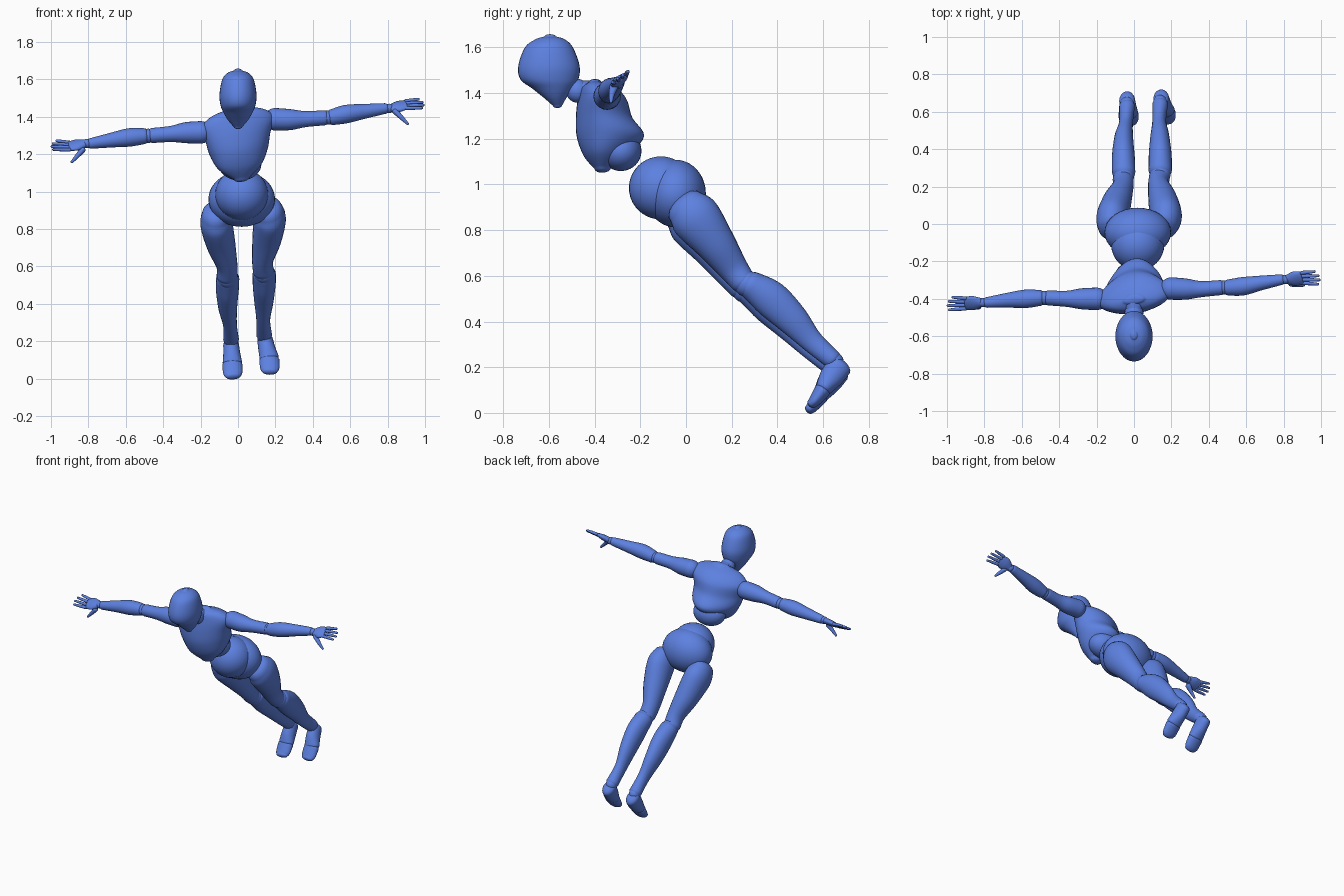
import bpy, bmesh, math
from mathutils import Vector

if "Cube" in bpy.data.objects:
    bpy.data.objects.remove(bpy.data.objects["Cube"])

mat = bpy.data.materials.new("blue")
mat.diffuse_color = (0.11, 0.22, 0.75, 1)
mat.use_nodes = True
mat.node_tree.nodes["Principled BSDF"].inputs["Base Color"].default_value = mat.diffuse_color


def finish(name, bm):
    bmesh.ops.recalc_face_normals(bm, faces=bm.faces)
    me = bpy.data.meshes.new(name)
    bm.to_mesh(me)
    bm.free()
    me.materials.append(mat)
    for p in me.polygons:
        p.use_smooth = True
    ob = bpy.data.objects.new(name, me)
    bpy.context.collection.objects.link(ob)
    return ob


def ball(name, c, r):
    """Ellipsoid with centre c and radii r."""
    bm = bmesh.new()
    bmesh.ops.create_uvsphere(bm, u_segments=32, v_segments=20, radius=1)
    bmesh.ops.scale(bm, vec=Vector(r), verts=bm.verts)
    bmesh.ops.translate(bm, vec=Vector(c), verts=bm.verts)
    return finish(name, bm)


def spline(pts, steps):
    """Catmull-Rom through points (x, y, z, half width, half depth)."""
    p = [pts[0]] + list(pts) + [pts[-1]]
    out = []
    for i in range(1, len(p) - 2):
        for s in range(steps):
            t = s / steps
            out.append([0.5 * (2 * b + (c - a) * t + (2 * a - 5 * b + 4 * c - d) * t * t
                               + (3 * b - a - 3 * c + d) * t ** 3)
                        for a, b, c, d in zip(*p[i - 1:i + 3])])
    out.append(list(pts[-1]))
    return out


def loft(name, pts, side=(1, 0, 0), level=False, egg=0.0, cap=0.5, seg=24, steps=6):
    """Rounded body of elliptic rings; level keeps rings facing straight down."""
    rings = spline(pts, steps)
    cs = [Vector(r[:3]) for r in rings]
    n = len(cs)
    data = []
    for i, r in enumerate(rings):
        t = (cs[min(i + 1, n - 1)] - cs[max(i - 1, 0)]).normalized()
        if level:
            t = Vector((0, 0, -1))
        data.append((cs[i], t, max(r[3], .002), max(r[4], .002)))

    def dome(d, sign):
        c, t, a, b = d
        h = cap * min(a, b)
        return [(c + t * sign * h * math.sin(g), t, a * math.cos(g), b * math.cos(g))
                for g in (.4, .8, 1.15, 1.45)]
    data = dome(data[0], -1)[::-1] + data + dome(data[-1], 1)
    bm = bmesh.new()
    prev = None
    for k, (c, t, a, b) in enumerate(data):
        s = Vector(side)
        if level:
            v = Vector((0, -1, 0))
        else:
            s = (s - t * s.dot(t)).normalized()
            v = t.cross(s)
        row = []
        for j in range(seg):
            g = 2 * math.pi * j / seg
            row.append(bm.verts.new(c + s * a * math.cos(g) * (1 + egg * math.sin(g))
                                    + v * b * math.sin(g)))
        if prev:
            for j in range(seg):
                bm.faces.new((prev[j], prev[(j + 1) % seg], row[(j + 1) % seg], row[j]))
        if k in (0, len(data) - 1):
            bm.faces.new(row)
        prev = row
    return finish(name, bm)


# Head and neck
loft("head", [(0, -.595, 1.648, .02, .025), (0, -.595, 1.635, .055, .065),
              (0, -.6, 1.6, .084, .105), (0, -.6, 1.52, .099, .134),
              (0, -.598, 1.46, .093, .127), (0, -.583, 1.42, .076, .09),
              (0, -.573, 1.38, .052, .05), (0, -.563, 1.345, .022, .02)],
     level=True, seg=32)
ball("neck_ball", (0, -.475, 1.41), (.05, .05, .052))
loft("neck", [(0, -.46, 1.41, .045, .045), (0, -.39, 1.405, .06, .05)])

# Torso
loft("chest", [(0, -.40, 1.445, .06, .03), (0, -.385, 1.42, .14, .075),
               (0, -.367, 1.37, .188, .105), (0, -.358, 1.29, .168, .122),
               (.005, -.33, 1.21, .15, .146), (.012, -.352, 1.13, .11, .095),
               (.02, -.365, 1.07, .04, .035)],
     side=(1, .12, .14), level=True, egg=.25, seg=36)
ball("belly", (.01, -.285, 1.147), (.115, .09, .088))
ball("waist_ball", (.02, -.11, .985), (.142, .14, .138))
ball("pelvis", (.02, -.045, .96), (.178, .132, .148))


# Legs: x positions differ per side, the rest is shared
def leg(side, thigh_x, shin_x, foot_x, dy, dz):
    thigh = [(.0, .90, .075, .092), (.045, .85, .086, .11), (.13, .74, .077, .088),
             (.205, .635, .057, .066), (.25, .575, .056, .056)]
    shin = [(.285, .56, .062, .062), (.37, .50, .061, .08), (.465, .41, .051, .07),
            (.55, .315, .037, .05), (.64, .235, .042, .042)]
    foot = [(.672, .205, .042, .055), (.635, .155, .046, .052), (.605, .11, .052, .038)]
    toes = [(.597, .098, .054, .036), (.565, .055, .051, .027), (.55, .04, .042, .022)]
    for part, rows, xs in (("thigh", thigh, thigh_x), ("shin", shin, shin_x),
                           ("foot", foot, foot_x[:3]), ("toes", toes, foot_x[3:])):
        loft(f"{side}_{part}", [(x, y + dy, z + dz, a, b)
                                for x, (y, z, a, b) in zip(xs, rows)], cap=.7)
    ball(f"{side}_knee", (shin_x[0], .268 + dy, .565 + dz), (.056, .058, .058))
    ball(f"{side}_ankle", (shin_x[-1], .65 + dy, .225 + dz), (.037, .04, .04))


leg("right", (.165, .17, .153, .132, .136), (.14, .14, .138, .135, .14),
    (.145, .155, .167, .168, .17, .17), 0, 0)
leg("left", (-.12, -.115, -.09, -.06, -.058), (-.055, -.057, -.055, -.043, -.037),
    (-.037, -.033, -.03, -.03, -.028, -.026), -.01, -.025)

# Arms: centre lines per side with shared radii
KNUCKLES = Vector((0, .82, .57))


def arm(side, s, upper, fore, hand, thumb):
    for part, rows, radii in (("upper_arm", upper, (.06, .056, .043, .04)),
                              ("forearm", fore, (.042, .049, .039, .028))):
        loft(f"{side}_{part}", [(*p, r, r) for p, r in zip(rows, radii)],
             side=(0, 1, 0), cap=.6)
    ball(f"{side}_shoulder", upper[0], (.062, .06, .06))
    mid = (Vector(upper[-1]) + Vector(fore[0])) / 2
    ball(f"{side}_elbow", mid, (.04, .038, .038))
    wrist, palm_end = Vector(fore[-1]), Vector(hand)
    ball(f"{side}_wrist", wrist + Vector((s * .018, 0, 0)), (.027, .025, .025))
    start = wrist + Vector((s * .03, 0, 0))
    loft(f"{side}_palm", [(*start, .028, .02), (*start.lerp(palm_end, .5), .044, .02),
                          (*palm_end, .04, .014)], side=KNUCKLES)
    # Four fingers and a thumb
    for i in range(4):
        o = (i - 1.5) * .022
        a = palm_end + KNUCKLES * o
        b = a + Vector((s * (.088, .096, .09, .07)[i], 0, .006)) + KNUCKLES * o * .25
        loft(f"{side}_finger_{i + 1}", [(*a, .0105, .0105), (*a.lerp(b, .5), .0095, .0095),
                                        (*b, .007, .007)],
             side=KNUCKLES, seg=12, steps=3, cap=.8)
    loft(f"{side}_thumb", [(*thumb[0], .02, .016), (*thumb[1], .013, .012),
                           (*thumb[2], .007, .007)],
         side=(0, 1, 0), seg=12, steps=4, cap=.8)


arm("right", 1,
    [(.2, -.345, 1.387), (.28, -.348, 1.385), (.36, -.348, 1.388), (.465, -.34, 1.395)],
    [(.50, -.34, 1.397), (.58, -.333, 1.415), (.68, -.315, 1.43), (.79, -.297, 1.445)],
    (.896, -.288, 1.465),
    [(.84, -.315, 1.43), (.875, -.325, 1.395), (.908, -.328, 1.362)])
arm("left", -1,
    [(-.2, -.40, 1.317), (-.28, -.40, 1.315), (-.36, -.40, 1.308), (-.46, -.395, 1.30)],
    [(-.50, -.395, 1.297), (-.58, -.40, 1.29), (-.68, -.408, 1.275), (-.79, -.42, 1.257)],
    (-.9, -.425, 1.243),
    [(-.83, -.437, 1.225), (-.86, -.442, 1.19), (-.889, -.443, 1.158)])
